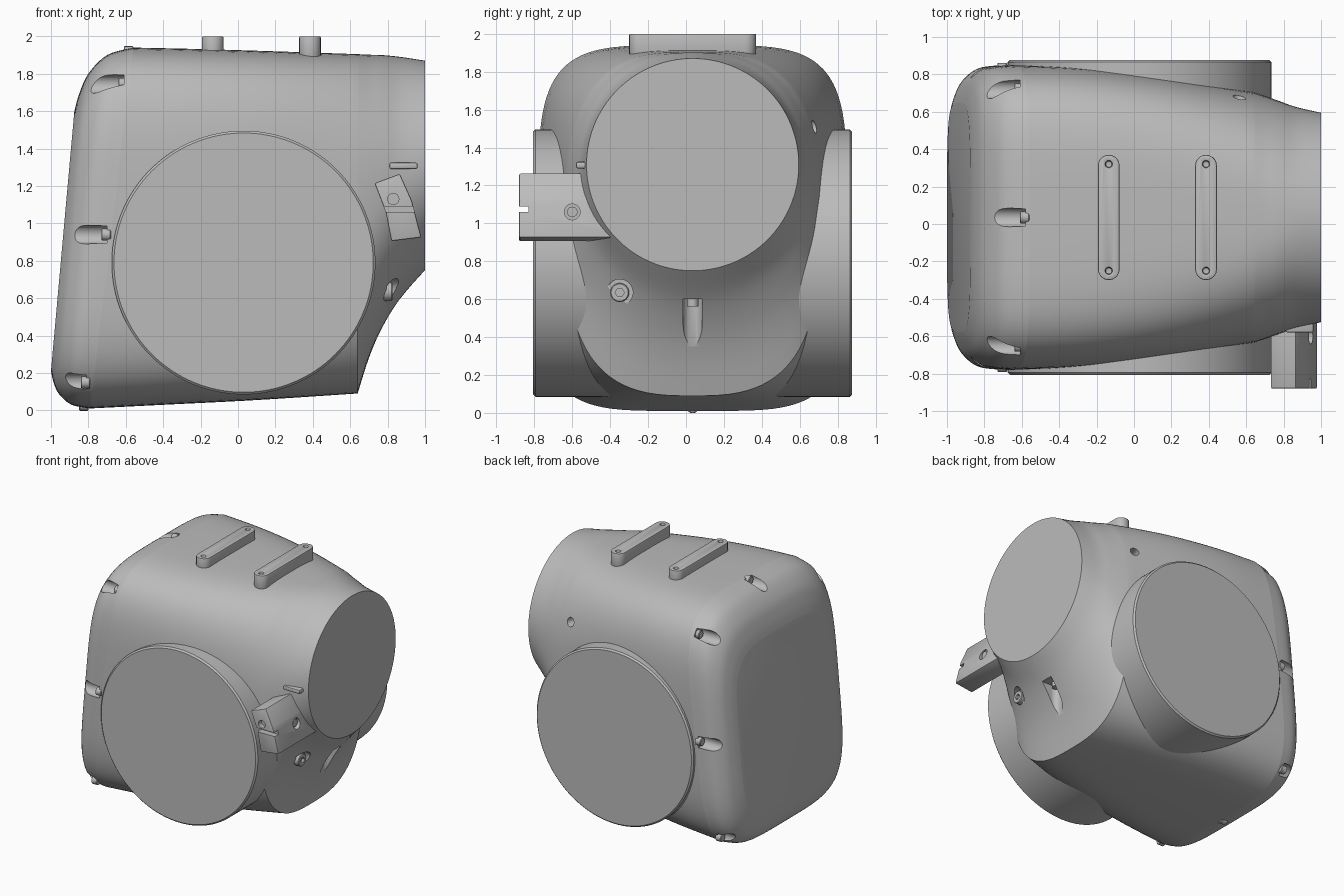
import bpy, bmesh, math
from mathutils import Vector

cube = bpy.data.objects.get("Cube")
if cube:
    bpy.data.objects.remove(cube, do_unlink=True)

MID = 0.035          # centre plane of the housing in y
SIDES = 96

grey = bpy.data.materials.new("plain_grey")
grey.use_nodes = True
grey.diffuse_color = (0.5, 0.5, 0.5, 1)
grey.node_tree.nodes["Principled BSDF"].inputs["Base Color"].default_value = (0.5, 0.5, 0.5, 1)


def finish(name, bm):
    """Turn a bmesh into a named grey object."""
    bmesh.ops.recalc_face_normals(bm, faces=bm.faces)
    mesh = bpy.data.meshes.new(name)
    bm.to_mesh(mesh)
    bm.free()
    mesh.materials.append(grey)
    obj = bpy.data.objects.new(name, mesh)
    bpy.context.collection.objects.link(obj)
    return obj


def select(obj):
    bpy.ops.object.select_all(action='DESELECT')
    obj.select_set(True)
    bpy.context.view_layer.objects.active = obj


def smooth(obj):
    select(obj)
    bpy.ops.object.shade_smooth_by_angle(angle=math.radians(30))


def cut(obj, cutters):
    """Subtract the cutters from an object, then drop them."""
    for c in cutters:
        c.hide_render = True
        mod = obj.modifiers.new("cut", 'BOOLEAN')
        mod.operation, mod.solver, mod.object = 'DIFFERENCE', 'EXACT', c
        select(obj)
        bpy.ops.object.modifier_apply(modifier=mod.name)
        bpy.data.objects.remove(c, do_unlink=True)


def spline(keys, steps):
    """Catmull-Rom curve through the section keys."""
    out = []
    for i in range(len(keys) - 1):
        a, b, c, d = (keys[max(0, min(len(keys) - 1, i + k))] for k in (-1, 0, 1, 2))
        for s in range(steps):
            t = s / steps
            out.append([0.5 * (2 * q + (r - p) * t + (2 * p - 5 * q + 4 * r - w) * t * t
                               + (3 * q - p - 3 * r + w) * t ** 3)
                        for p, q, r, w in zip(a, b, c, d)])
    return out + [keys[-1]]


def loft(name, sections):
    """Skin rounded sections: (top x, top z, bottom x, bottom z, half width, squareness)."""
    bm = bmesh.new()
    rings = []
    for xt, zt, xb, zb, half, n in sections:
        ring = []
        for k in range(SIDES):
            a = 2 * math.pi * (k + 0.5) / SIDES
            c, s = math.cos(a), math.sin(a)
            u = math.copysign(abs(c) ** (2 / n), c)
            v = (math.copysign(abs(s) ** (2 / n), s) + 1) / 2
            ring.append(bm.verts.new((xb + (xt - xb) * v, MID + half * u, zb + (zt - zb) * v)))
        rings.append(ring)
    for p, q in zip(rings, rings[1:]):
        for k in range(SIDES):
            j = (k + 1) % SIDES
            bm.faces.new((p[k], p[j], q[j], q[k]))
    bm.faces.new(rings[0])
    bm.faces.new(rings[-1])
    return finish(name, bm)


def rod(name, start, end, r, sides=24, chamfer=0):
    """Cylinder between two points, with optional chamfered rims."""
    start, end = Vector(start), Vector(end)
    axis = end - start
    bm = bmesh.new()
    bmesh.ops.create_cone(bm, cap_ends=True, segments=sides, radius1=r, radius2=r, depth=axis.length)
    if chamfer:
        rims = [e for e in bm.edges if abs(e.verts[0].co.z - e.verts[1].co.z) < 1e-5]
        bmesh.ops.bevel(bm, geom=rims, offset=chamfer, segments=1, affect='EDGES')
    turn = Vector((0, 0, 1)).rotation_difference(axis).to_matrix().to_4x4()
    turn.translation = (start + end) / 2
    bm.transform(turn)
    return finish(name, bm)


def prism(name, outline, depth, bevel=0):
    """Extrude an outline of 3D points along a depth vector."""
    bm = bmesh.new()
    face = bm.faces.new([bm.verts.new(p) for p in outline])
    top = bmesh.ops.extrude_face_region(bm, geom=[face])
    bmesh.ops.translate(bm, vec=depth, verts=[v for v in top["geom"] if isinstance(v, bmesh.types.BMVert)])
    if bevel:
        bmesh.ops.recalc_face_normals(bm, faces=bm.faces)
        bmesh.ops.bevel(bm, geom=bm.edges[:], offset=bevel, segments=2, profile=0.5, affect='EDGES')
    return finish(name, bm)


def stadium(x, y0, y1, r, z, steps=10):
    """Outline of a bar with round ends, running along y."""
    pts = []
    for yc, base in ((y1 - r, 0), (y0 + r, math.pi)):
        for k in range(steps + 1):
            a = base + math.pi * k / steps
            pts.append((x + r * math.cos(a), yc + r * math.sin(a), z))
    return pts


# Housing: square at the seam, round at the end flange, scooped underneath
seam = (-0.56, 1.94, -0.79, 0.01, 0.815, 4.5)
rim = (0.64, 1.905, 0.64, 0.09, 0.67, 2.9)
barrel = [seam, (-0.2, 1.932, -0.35, 0.032, 0.797, 4.3), (0.2, 1.92, 0.1, 0.055, 0.75, 3.8), rim]
neck = [rim, (0.7, 1.902, 0.7, 0.28, 0.65, 2.6), (0.77, 1.9, 0.77, 0.44, 0.625, 2.35),
        (0.87, 1.89, 0.87, 0.6, 0.59, 2.1), (1.0, 1.87, 1.0, 0.75, 0.56, 2)]
housing = loft("housing", spline(barrel, 6)[:-1] + spline(neck, 5))
cut(housing, [
    rod("bolt_recess", (0.795, -0.35, 0.635), (1.1, -0.35, 0.635), 0.07),
    rod("slot_recess", (0.78, MID, 0.3), (0.78, MID, 0.6), 0.05),
    prism("slot_mouth", [(0.78, MID - 0.05, 0.3), (1.1, MID - 0.05, 0.3),
                         (1.1, MID + 0.05, 0.3), (0.78, MID + 0.05, 0.3)], (0, 0, 0.3)),
    rod("back_hole", (0.53, 0.58, 1.51), (0.61, 0.82, 1.51), 0.035),
])
smooth(housing)

# Rear cover closing the square end
cover = loft("rear_cover", spline([
    seam, (-0.7, 1.9, -0.89, 0.03, 0.80, 4.5), (-0.8, 1.8, -0.955, 0.085, 0.74, 4.5),
    (-0.85, 1.69, -0.985, 0.145, 0.67, 4.4), (-0.875, 1.6, -1.0, 0.21, 0.61, 4.2)], 5))

# Screw pockets around the cover: seam-side x, outward y, z
pockets = [(-0.58, 0, 1.915), (-0.82, 0, 0.03)]
for side in (-1, 1):
    pockets += [(-0.61, side * 0.685, 1.745), (-0.70, side * 0.795, 0.94), (-0.81, side * 0.69, 0.15)]
cut(cover, [rod("pocket", (x, MID + y, z), (x - 0.5, MID + y, z), 0.05) for x, y, z in pockets])
smooth(cover)
for x, y, z in pockets:
    smooth(rod("cover_screw", (x + 0.02, MID + y, z), (x - 0.03, MID + y, z), 0.032, 16, 0.004))

# Side flange drum running right through the housing
smooth(rod("side_flange_drum", (0.03, -0.807, 0.79), (0.03, 0.877, 0.79), 0.705, 128, 0.012))

# Bolt under the neck with a hexagonal socket
bolt = rod("neck_bolt", (0.77, -0.35, 0.635), (0.825, -0.35, 0.635), 0.05, 24, 0.005)
cut(bolt, [rod("hex_socket", (0.805, -0.35, 0.635), (0.9, -0.35, 0.635), 0.024, 6)])
smooth(bolt)
smooth(rod("slot_screw", (0.78, MID, 0.56), (0.78, MID, 0.62), 0.03, 16))

# Two mounting bars on top
for x in (-0.135, 0.385):
    bar = prism("top_bar", stadium(x, -0.3, 0.37, 0.058, 1.87), (0, 0, 0.13))
    cut(bar, [rod("bar_hole", (x, y, 1.96), (x, y, 2.1), 0.018, 16) for y in (-0.25, 0.32)])
    select(bar)
    mod = bar.modifiers.new("soft_rim", 'BEVEL')
    mod.width, mod.segments, mod.limit_method = 0.007, 2, 'ANGLE'
    bpy.ops.object.modifier_apply(modifier=mod.name)
    smooth(bar)

# Connector block beside the neck
profile = [(0.73, 1.215), (0.865, 1.265), (0.93, 1.12), (0.98, 0.925), (0.82, 0.905), (0.79, 1.06)]
block = prism("connector_block", [(x, -0.88, z) for x, z in profile], (0, 0.53, 0), 0.008)
groove = prism("groove", [(0.6, -0.95, 1.06), (1.1, -0.95, 1.06), (1.1, -0.95, 1.09), (0.6, -0.95, 1.09)],
               (0, 0.12, 0))
cut(block, [groove,
            rod("end_hole", (0.83, -0.95, 1.13), (0.83, -0.84, 1.13), 0.03),
            rod("side_hole", (0.92, -0.6, 1.06), (1.1, -0.6, 1.06), 0.042)])
smooth(block)
smooth(rod("block_screw", (0.88, -0.6, 1.06), (0.935, -0.6, 1.06), 0.028, 16))

# Small ledge above the connector
smooth(prism("small_ledge", [(0.81, -0.58, 1.29), (0.96, -0.58, 1.29), (0.96, -0.58, 1.325),
                             (0.81, -0.58, 1.325)], (0, 0.12, 0), 0.01))
